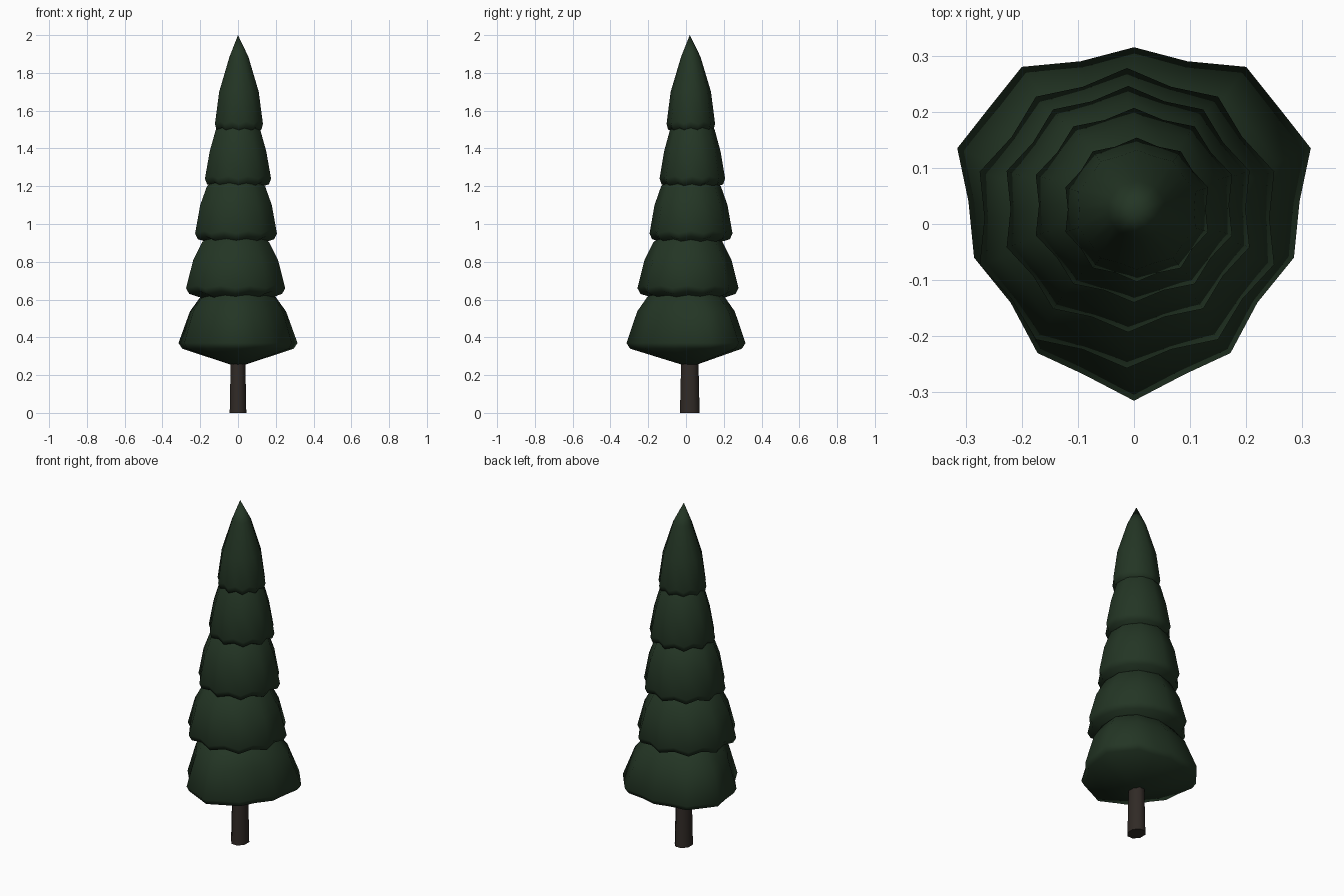
import bpy, bmesh
from math import cos, sin, pi
from mathutils import Vector

if "Cube" in bpy.data.objects:
    bpy.data.objects.remove(bpy.data.objects["Cube"])


def material(name, rgb):
    m = bpy.data.materials.new(name)
    m.diffuse_color = (*rgb, 1)
    m.use_nodes = True
    m.node_tree.nodes["Principled BSDF"].inputs["Base Color"].default_value = m.diffuse_color
    return m


GREEN = material("needles", (0.017, 0.036, 0.018))
BROWN = material("bark", (0.03, 0.023, 0.019))


def loft(name, rings, mat, bottom, top):
    """Skin rings of points, closing both ends with a fan to a point."""
    bm = bmesh.new()
    vr = [[bm.verts.new(p) for p in r] for r in rings]
    n = len(vr[0])
    for a, b in zip(vr, vr[1:]):
        for i in range(n):
            j = (i + 1) % n
            bm.faces.new((a[i], a[j], b[j], b[i]))
    lo, hi = bm.verts.new(bottom), bm.verts.new(top)
    for i in range(n):
        j = (i + 1) % n
        bm.faces.new((vr[0][j], vr[0][i], lo))
        bm.faces.new((vr[-1][i], vr[-1][j], hi))
    bmesh.ops.recalc_face_normals(bm, faces=bm.faces)
    me = bpy.data.meshes.new(name)
    bm.to_mesh(me)
    bm.free()
    me.materials.append(mat)
    ob = bpy.data.objects.new(name, me)
    bpy.context.collection.objects.link(ob)
    for p in me.polygons:
        p.use_smooth = True
    return ob


# Lowest tier: scalloped outline, right half from back to front, then mirrored
half = [(0, .315), (.095, .29), (.2, .28), (.26, .205), (.315, .135), (.295, .04),
        (.285, -.06), (.22, -.14), (.172, -.23), (.09, -.268), (0, -.315)]
low = half + [(-x, y) for x, y in half[-2:0:-1]]
low = [Vector((x / .315, y / .315)) for x, y in low]

# Upper tiers: regular ten-pointed scallop
high = []
for i in range(20):
    a, r = pi / 2 - i * pi / 10, (.92 if i % 2 else 1)
    high.append(Vector((r * cos(a) / cos(pi / 10), r * sin(a))))

# Tiers: x min, x max, y min, y max, rim z, then (scale, z) rings above, apex z
tiers = [
    (-.315, .315, -.315, .315, .37, [(.82, .537), (.65, .614)], .74),
    (-.275, .25, -.257, .278, .66, [(.86, .81), (.68, .905)], 1.04),
    (-.227, .206, -.193, .246, .95, [(.88, 1.10), (.72, 1.20)], 1.34),
    (-.175, .175, -.14, .207, 1.24, [(.86, 1.385), (.68, 1.50)], 1.66),
    (-.122, .132, -.103, .154, 1.53, [(.83, 1.70), (.40, 1.885)], 2.0),
]
for k, (x0, x1, y0, y1, z, upper, apex) in enumerate(tiers):
    outline = high if k else low
    cx, cy, rx, ry = (x0 + x1) / 2, (y0 + y1) / 2, (x1 - x0) / 2, (y1 - y0) / 2
    rings = []
    for s, h in [(.94, z - .03), (1, z)] + upper:
        soft = min(1, 1 - s)              # scallops fade towards the top
        lift = .014 if k and s > .9 else 0  # rim rises between the points
        pts = []
        for i, p in enumerate(outline):
            q = p.lerp(p.normalized(), soft)
            pts.append((cx + q.x * rx * s, cy + q.y * ry * s, h + lift * (i % 2)))
        rings.append(pts)
    loft(f"foliage_tier_{k + 1}", rings, GREEN,
         (0, .02, z - .03 - .31 * rx), (0, .02, apex))

# Slightly tapered trunk
rings = [[(r * .044 * cos(pi * i / 4 + pi / 8) / cos(pi / 8),
           .02 + r * .052 * sin(pi * i / 4 + pi / 8) / cos(pi / 8), z)
          for i in range(8)] for r, z in [(1, 0), (.85, .34)]]
trunk = loft("trunk", rings, BROWN, (0, .02, 0), (0, .02, .35))
bpy.context.view_layer.objects.active = trunk
trunk.select_set(True)
bpy.ops.object.shade_smooth_by_angle(angle=pi / 3)
